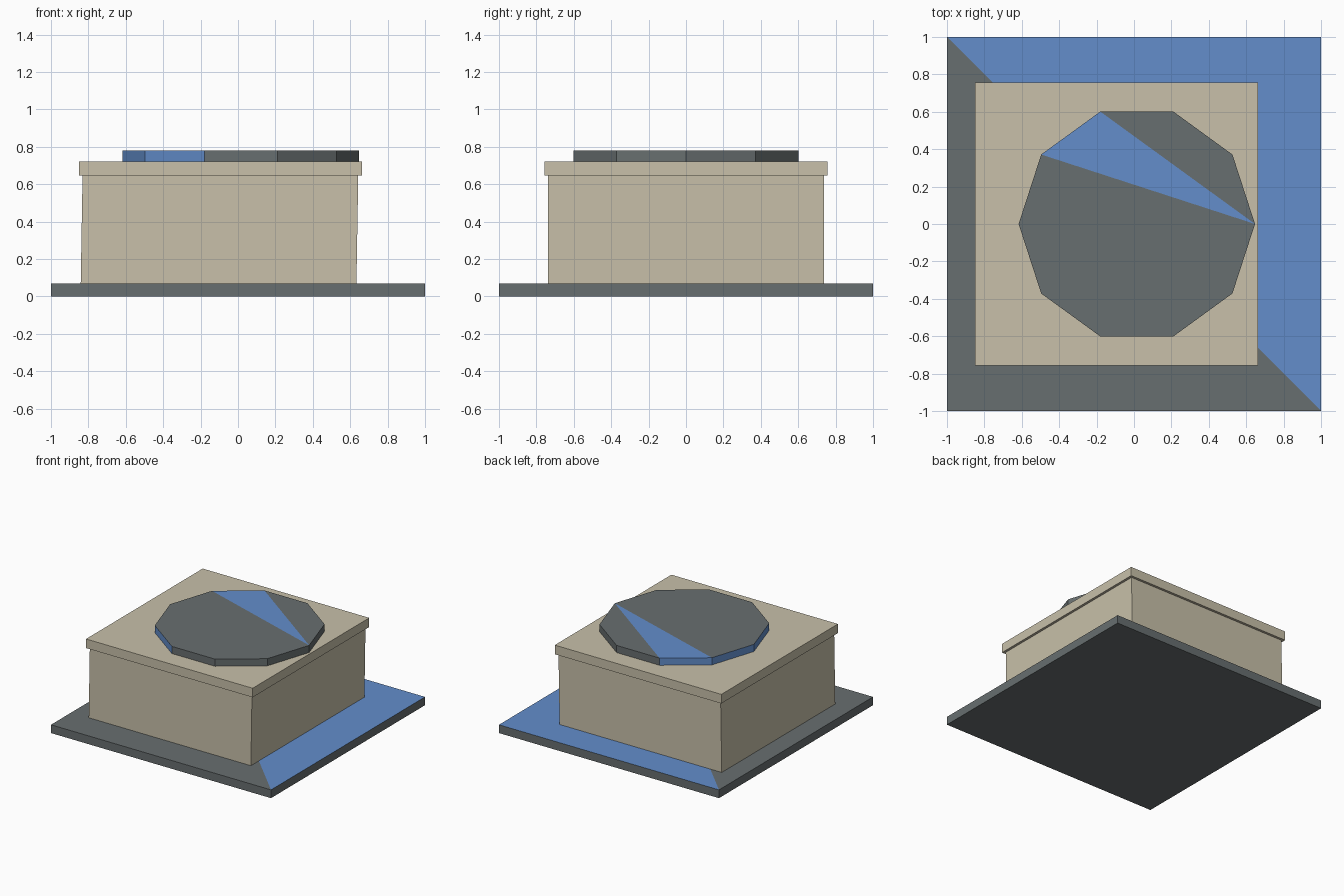
import bpy, bmesh, math

if "Cube" in bpy.data.objects:
    bpy.data.objects.remove(bpy.data.objects["Cube"], do_unlink=True)


def make_material(name, rgb):
    mat = bpy.data.materials.new(name)
    mat.use_nodes = True
    color = (*rgb, 1)
    mat.diffuse_color = color
    mat.node_tree.nodes["Principled BSDF"].inputs["Base Color"].default_value = color
    return mat


tan = make_material("tan stone", (0.58, 0.53, 0.40))
grey = make_material("slate grey", (0.137, 0.157, 0.16))
blue = make_material("sky blue", (0.125, 0.27, 0.60))


def ring(cx, radius, sides, turn=0):
    """Corners of a regular polygon around (cx, 0)."""
    angles = [turn + math.tau * i / sides for i in range(sides)]
    return [(cx + radius * math.cos(a), radius * math.sin(a)) for a in angles]


def square(cx, half):
    return ring(cx, half * math.sqrt(2), 4, math.pi / 4)


def prism(name, low, high, z0, z1, mats, is_blue=None, fan=None):
    """Closed prism; fan splits the top into triangles from that corner."""
    bm = bmesh.new()
    a = [bm.verts.new((x, y, z0)) for x, y in low]
    b = [bm.verts.new((x, y, z1)) for x, y in high]
    n = len(a)
    bm.faces.new(a[::-1])
    for i in range(n):
        j = (i + 1) % n
        bm.faces.new((a[i], a[j], b[j], b[i]))
    if fan is None:
        bm.faces.new(b)
    else:
        b = b[fan:] + b[:fan]
        for i in range(1, n - 1):
            bm.faces.new((b[0], b[i], b[i + 1]))
    bm.normal_update()
    if is_blue:
        for f in bm.faces:
            f.material_index = int(is_blue(f.normal, f.calc_center_median()))
    mesh = bpy.data.meshes.new(name)
    bm.to_mesh(mesh)
    bm.free()
    for m in mats:
        mesh.materials.append(m)
    obj = bpy.data.objects.new(name, mesh)
    bpy.context.collection.objects.link(obj)
    return obj


# Ground slab, its top split diagonally into grey and blue
prism("base_slab", square(0, 1), square(0, 1), 0, 0.068, [grey, blue],
      lambda n, c: n.z > 0.5 and c.x + c.y > 0, fan=1)

# Slightly leaning main block
prism("main_block", square(-0.105, 0.737), square(-0.094, 0.737), 0.002, 0.65, [tan])

# Overhanging lid
prism("roof_lid", square(-0.094, 0.757), square(-0.094, 0.757), 0.645, 0.72, [tan])

# Ten-sided disc with one blue wedge and blue rim faces on the -x side
disc = ring(0.015, 0.632, 10)


def disc_blue(n, c):
    if n.z > 0.5:
        wedge = [sum(disc[i][k] for i in (0, 3, 4)) / 3 for k in (0, 1)]
        return math.dist(wedge, c.xy) < 0.01
    return abs(n.z) < 0.5 and n.x < -0.5


prism("roof_disc", disc, disc, 0.72, 0.779, [grey, blue], disc_blue, fan=0)
